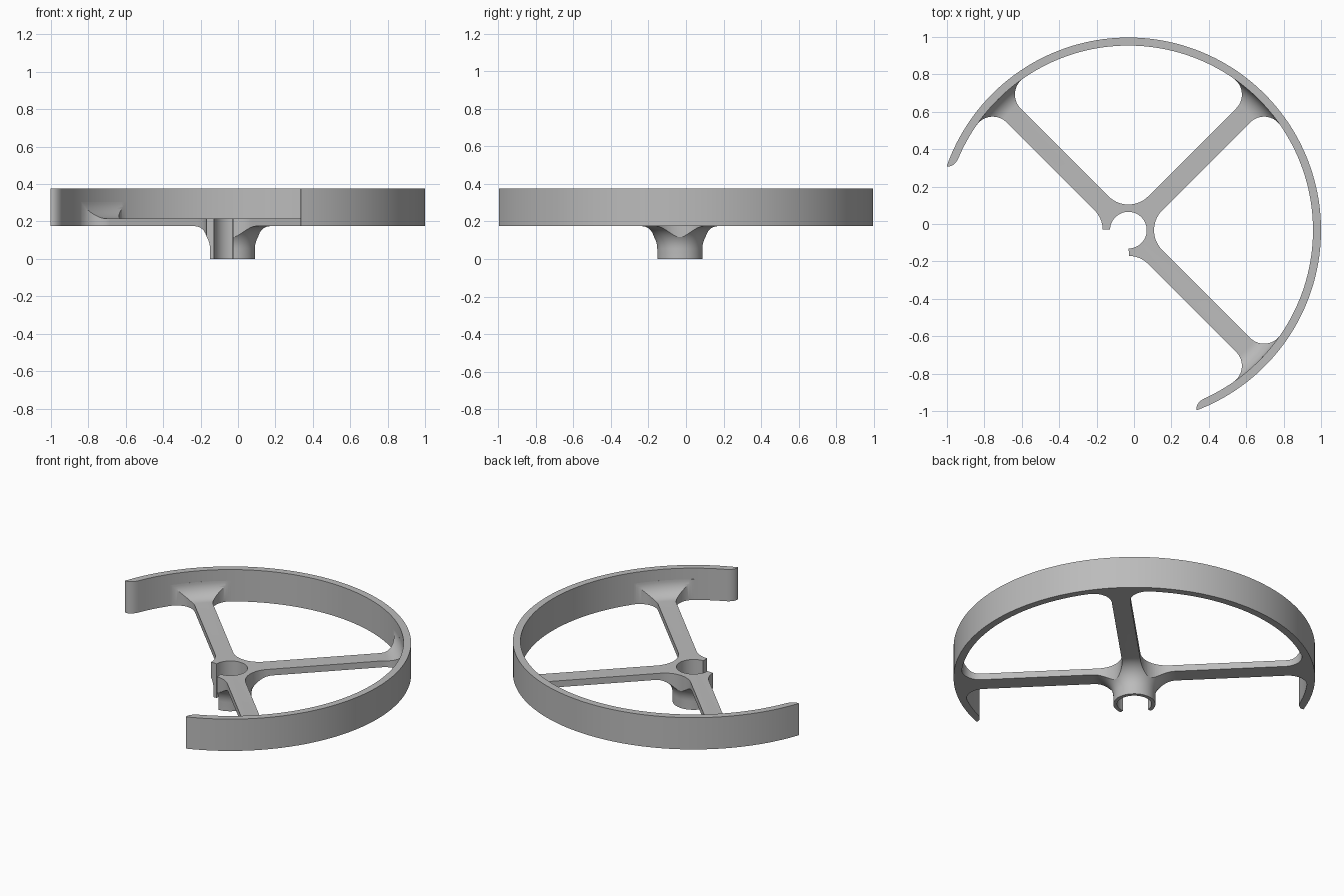
import bpy, bmesh, math
from math import sin, cos, radians, degrees, atan2, sqrt
from mathutils import Vector

if "Cube" in bpy.data.objects:
    bpy.data.objects.remove(bpy.data.objects["Cube"], do_unlink=True)

CX, CY = -0.03, -0.033            # wheel axis
RIM_OUT, RIM_IN = 1.03, 0.987
RIM_LOW, RIM_TOP = 0.175, 0.375
HUB_IN, HUB_OUT = 0.098, 0.12
SPOKE_TOP = 0.215
HALF = 0.053                      # half width of a spoke
HUB_FILLET, RIM_FILLET = 0.15, 0.105
UNDER_COVE, TOP_COVE = 0.12, 0.09

grey = bpy.data.materials.new("plain grey")
grey.use_nodes = True
colour = (0.5, 0.5, 0.5, 1)
grey.diffuse_color = colour
grey.node_tree.nodes["Principled BSDF"].inputs["Base Color"].default_value = colour


def polar(r, deg):
    return Vector((r * cos(radians(deg)), r * sin(radians(deg))))


def arc(centre, r, start, end, steps):
    return [Vector(centre) + polar(r, start + (end - start) * i / steps)
            for i in range(steps + 1)]


def make_object(name, bm):
    bmesh.ops.recalc_face_normals(bm, faces=bm.faces)
    mesh = bpy.data.meshes.new(name)
    bm.to_mesh(mesh)
    bm.free()
    mesh.materials.append(grey)
    ob = bpy.data.objects.new(name, mesh)
    ob.location = (CX, CY, 0)
    bpy.context.collection.objects.link(ob)
    return ob


def prism(name, outline, low, high):
    bm = bmesh.new()
    face = bm.faces.new([bm.verts.new((p.x, p.y, low)) for p in outline])
    new = bmesh.ops.extrude_face_region(bm, geom=[face])["geom"]
    verts = [v for v in new if isinstance(v, bmesh.types.BMVert)]
    bmesh.ops.translate(bm, verts=verts, vec=(0, 0, high - low))
    return make_object(name, bm)


def sweep(name, profile, start, end, steps):
    """Turn a closed (radius, height) profile through part of a circle."""
    bm = bmesh.new()
    rings = []
    for i in range(steps + 1):
        a = start + (end - start) * i / steps
        rings.append([bm.verts.new((*polar(p[0], a), p[1])) for p in profile])
    n = len(profile)
    for r, s in zip(rings, rings[1:]):
        for j in range(n):
            k = (j + 1) % n
            bm.faces.new((r[j], r[k], s[k], s[j]))
    bm.faces.new(rings[0])
    bm.faces.new(rings[-1])
    return make_object(name, bm)


def smooth(ob):
    bpy.ops.object.select_all(action='DESELECT')
    ob.select_set(True)
    bpy.context.view_layer.objects.active = ob
    bpy.ops.object.shade_smooth_by_angle(angle=radians(30))


# Open rim with its inner end corners rounded off
first, last, taper = -69.2, 160.6, 3.6
thick = RIM_OUT - RIM_IN


def rim_end(tip, side):
    return [polar(RIM_IN + thick * (1 - cos(t)), tip - side * taper * (1 - sin(t)))
            for t in (radians(90 * i / 8) for i in range(9))]


outline = arc((0, 0), RIM_OUT, first, last, 120)[1:-1]
outline += rim_end(last, 1)[::-1]
outline += arc((0, 0), RIM_IN, last - taper, first + taper, 120)[1:-1]
outline += rim_end(first, -1)
rim = prism("rim", outline, RIM_LOW, RIM_TOP)

# Plan of the three spokes, flared at hub and rim
hub_c = HALF + HUB_FILLET
rim_c = HALF + RIM_FILLET
flare = Vector((sqrt((RIM_IN - RIM_FILLET) ** 2 - rim_c ** 2), -rim_c))
contact = degrees(atan2(flare.y, flare.x))
side = arc((hub_c, -hub_c), HUB_FILLET, 135, 90, 10)
side += arc(flare, RIM_FILLET, 90, contact, 16)
tip = arc((0, 0), RIM_IN + 0.006, contact, -contact, 12)
other = [Vector((p.x, -p.y)) for p in reversed(side)]
plan = []
for angle in (-45, 45, 135):
    c, s = cos(radians(angle)), sin(radians(angle))
    for p in side + tip + other:
        q = Vector((c * p.x - s * p.y, s * p.x + c * p.y))
        if not plan or (q - plan[-1]).length > 1e-4:
            plan.append(q)
cutter = prism("spoke_plan", plan, -0.1, 0.5)

# Turned hub and web section with coves, trimmed to the spoke plan
profile = [Vector((HUB_IN, 0)), Vector((HUB_OUT, 0))]
profile += arc((HUB_OUT + UNDER_COVE, RIM_LOW - UNDER_COVE), UNDER_COVE, 180, 90, 12)
profile += [Vector((1.01, RIM_LOW)), Vector((1.01, SPOKE_TOP + TOP_COVE))]
profile += arc((RIM_IN - TOP_COVE, SPOKE_TOP + TOP_COVE), TOP_COVE, 0, -90, 12)
profile += [Vector((HUB_IN, SPOKE_TOP))]
spokes = sweep("hub_and_spokes", profile, -89, 178, 120)
trim = spokes.modifiers.new("trim", 'BOOLEAN')
trim.operation = 'INTERSECT'
trim.solver = 'EXACT'
trim.object = cutter
bpy.context.view_layer.update()
graph = bpy.context.evaluated_depsgraph_get()
trimmed = bpy.data.meshes.new_from_object(spokes.evaluated_get(graph))
spokes.modifiers.clear()
spokes.data = trimmed
bpy.data.objects.remove(cutter, do_unlink=True)

for ob in (rim, spokes):
    smooth(ob)
